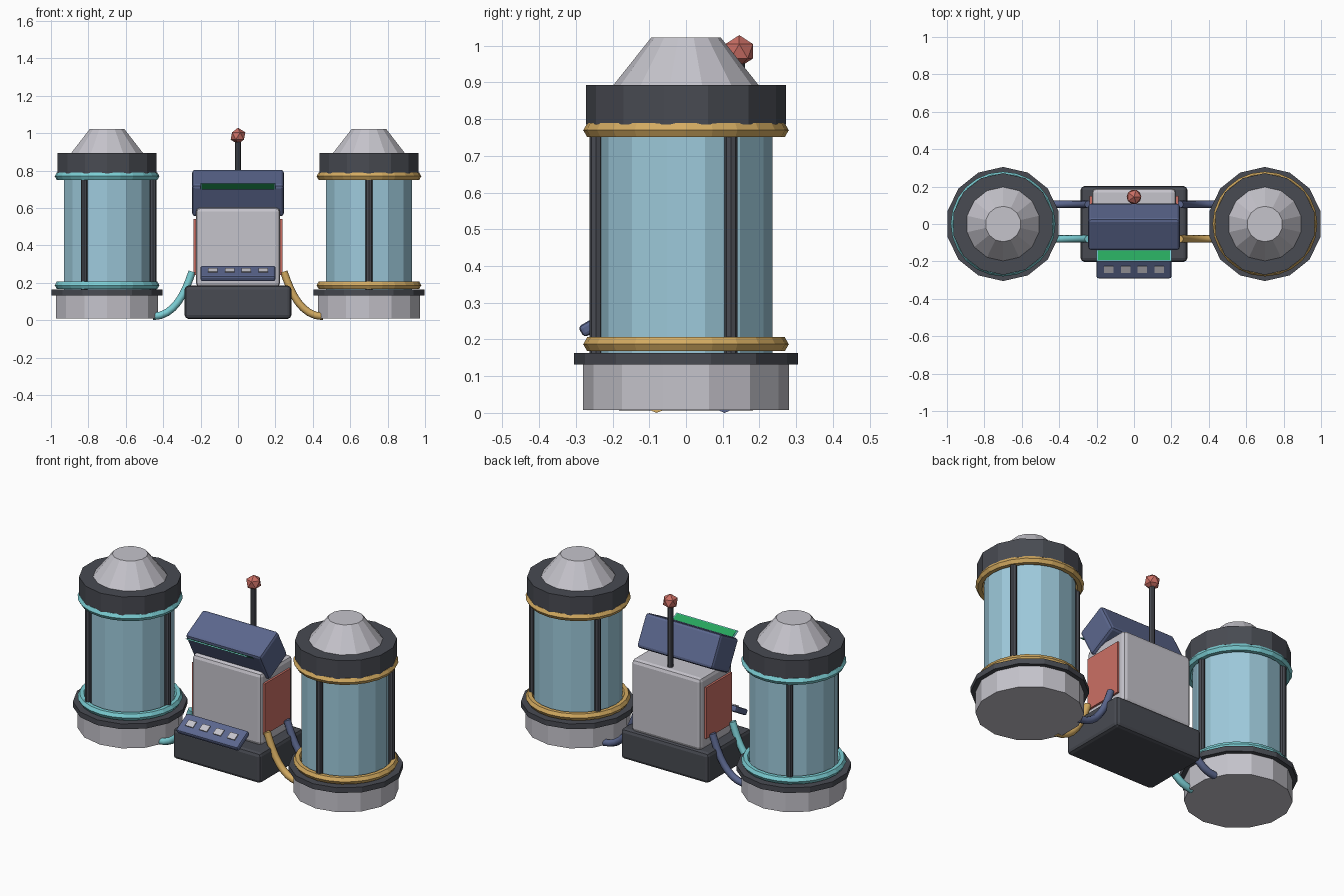
import bpy, bmesh, math
from mathutils import Matrix, Vector

if "Cube" in bpy.data.objects:
    bpy.data.objects.remove(bpy.data.objects["Cube"])


def material(name, r, g, b):
    m = bpy.data.materials.new(name)
    m.diffuse_color = (r, g, b, 1)
    m.use_nodes = True
    m.node_tree.nodes["Principled BSDF"].inputs["Base Color"].default_value = m.diffuse_color
    return m


GREY = material("light grey", 0.56, 0.55, 0.60)
DARK = material("charcoal", 0.065, 0.07, 0.085)
GLASS = material("pale blue glass", 0.34, 0.59, 0.71)
BLUE = material("slate blue", 0.105, 0.135, 0.27)
YELLOW = material("amber", 0.66, 0.41, 0.12)
CYAN = material("turquoise", 0.20, 0.62, 0.66)
RED = material("coral red", 0.60, 0.16, 0.13)
GREEN = material("screen green", 0.02, 0.38, 0.11)


def add(name, bm, mat):
    bmesh.ops.recalc_face_normals(bm, faces=bm.faces[:])
    me = bpy.data.meshes.new(name)
    bm.to_mesh(me)
    bm.free()
    me.materials.append(mat)
    ob = bpy.data.objects.new(name, me)
    bpy.context.scene.collection.objects.link(ob)
    return ob


def cylinder(name, mat, x, y, z0, z1, r0, r1=None, sides=14):
    bm = bmesh.new()
    rings = []
    for z, r in ((z0, r0), (z1, r0 if r1 is None else r1)):
        rings.append([bm.verts.new((x + r * math.sin(2 * math.pi * i / sides),
                                    y + r * math.cos(2 * math.pi * i / sides), z))
                      for i in range(sides)])
        bm.faces.new(rings[-1])
    for i in range(sides):
        j = (i + 1) % sides
        bm.faces.new((rings[0][i], rings[0][j], rings[1][j], rings[1][i]))
    return add(name, bm, mat)


def box(name, mat, centre, size, bevel=0.0, tilt=0.0):
    bm = bmesh.new()
    bmesh.ops.create_cube(bm, size=1)
    bmesh.ops.scale(bm, vec=size, verts=bm.verts[:])
    if bevel:
        bmesh.ops.bevel(bm, geom=bm.edges[:], offset=bevel, segments=2,
                        profile=0.5, affect='EDGES')
    bm.transform(Matrix.Translation(centre) @ Matrix.Rotation(math.radians(tilt), 4, 'X'))
    return add(name, bm, mat)


def ring(name, mat, x, z, major=0.258, minor=0.022, n=24, m=6):
    bm = bmesh.new()
    vs = []
    for i in range(n):
        a = 2 * math.pi * i / n
        for k in range(m):
            b = 2 * math.pi * k / m
            r = major + minor * math.cos(b)
            vs.append(bm.verts.new((x + r * math.cos(a), r * math.sin(a), z + minor * math.sin(b))))
    for i in range(n):
        for k in range(m):
            i2, k2 = (i + 1) % n, (k + 1) % m
            bm.faces.new((vs[i * m + k], vs[i2 * m + k], vs[i2 * m + k2], vs[i * m + k2]))
    return add(name, bm, mat)


def cable(name, mat, points, radius):
    cu = bpy.data.curves.new(name, 'CURVE')
    cu.dimensions = '3D'
    cu.bevel_depth = radius
    cu.bevel_resolution = 2
    cu.use_fill_caps = True
    sp = cu.splines.new('BEZIER')
    sp.resolution_u = 8
    sp.bezier_points.add(1)
    p = [Vector(q) for q in points]
    for bp, co, hl, hr in ((sp.bezier_points[0], p[0], 2 * p[0] - p[1], p[1]),
                           (sp.bezier_points[1], p[3], p[2], 2 * p[3] - p[2])):
        bp.co, bp.handle_left, bp.handle_right = co, hl, hr
    tmp = bpy.data.objects.new(name + "_curve", cu)
    bpy.context.scene.collection.objects.link(tmp)
    me = bpy.data.meshes.new_from_object(tmp.evaluated_get(bpy.context.evaluated_depsgraph_get()))
    bpy.data.objects.remove(tmp)
    me.materials.clear()
    me.materials.append(mat)
    ob = bpy.data.objects.new(name, me)
    bpy.context.scene.collection.objects.link(ob)


# two glass tanks, with cables to the console
for side, label, trim, turn in ((-1, "left", CYAN, 0), (1, "right", YELLOW, -90)):
    x = 0.7 * side
    cylinder(label + "_tank_base", GREY, x, 0, 0.008, 0.135, 0.28)
    cylinder(label + "_tank_flange", DARK, x, 0, 0.132, 0.163, 0.305)
    cylinder(label + "_tank_glass", GLASS, x, 0, 0.16, 0.80, 0.235)
    cylinder(label + "_tank_cap", DARK, x, 0, 0.785, 0.893, 0.272)
    cylinder(label + "_tank_dome", GREY, x, 0, 0.89, 1.022, 0.20, 0.095)
    ring(label + "_lower_ring", trim, x, 0.187)
    ring(label + "_upper_ring", trim, x, 0.77)
    for k in range(3):
        a = math.radians(turn + 120 * k)
        cylinder(f"{label}_tank_strut_{k + 1}", DARK, x + 0.245 * math.cos(a),
                 0.245 * math.sin(a), 0.15, 0.82, 0.018, sides=8)
    for part, mat, y in (("front", trim, -0.08), ("back", BLUE, 0.105)):
        cable(f"{label}_{part}_cable", mat,
              [(side * 0.245, y, 0.26), (side * 0.285, y, 0.14),
               (side * 0.34, y, 0.022), (side * 0.455, y, 0.02)], 0.02)
    # coloured side plate of the console
    box(label + "_side_panel", RED, (side * 0.225, 0.03, 0.392), (0.024, 0.24, 0.30))

# console body
box("console_plinth", DARK, (0, 0, 0.096), (0.57, 0.405, 0.178), 0.02)
box("console_body", GREY, (0, 0.04, 0.39), (0.45, 0.30, 0.425), 0.022)

# tilted head and small screen plate in front of it
box("console_head", BLUE, (0, -0.015, 0.68), (0.49, 0.192, 0.192), 0.016, 28)
box("screen_frame", CYAN, (0, -0.17, 0.717), (0.40, 0.066, 0.004), 0, -28.5)
box("screen_display", GREEN, (0, -0.169, 0.717), (0.385, 0.056, 0.008), 0, -28.5)

# control panel with four buttons
box("control_panel", BLUE, (0, -0.233, 0.25), (0.40, 0.122, 0.034), 0.01, 30)
for k in range(4):
    box(f"button_{k + 1}", GREY, (-0.135 + 0.09 * k, -0.242, 0.2655), (0.05, 0.04, 0.01), 0, 30)

# antenna with faceted ball
cylinder("antenna_rod", DARK, 0, 0.145, 0.59, 0.97, 0.016, sides=8)
bm = bmesh.new()
bmesh.ops.create_icosphere(bm, subdivisions=1, radius=0.044,
                           matrix=Matrix.Translation((0, 0.145, 0.985)))
add("antenna_ball", bm, RED)
